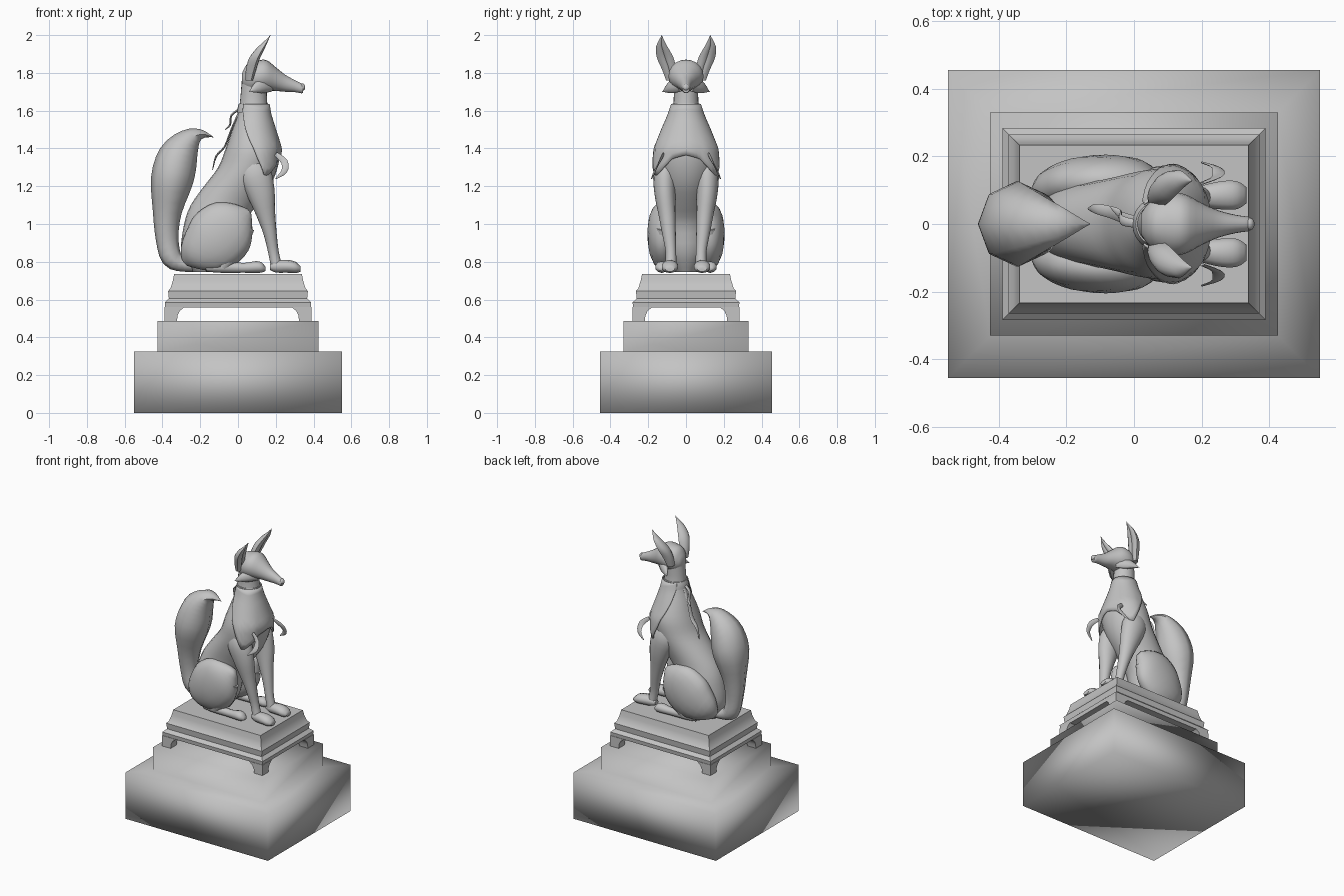
import bpy
import bmesh
from math import sin, cos, pi, radians
from mathutils import Vector

if "Cube" in bpy.data.objects:
    bpy.data.objects.remove(bpy.data.objects["Cube"])

stone = bpy.data.materials.new("grey stone")
stone.use_nodes = True
GREY = (0.55, 0.55, 0.55, 1)
stone.diffuse_color = GREY
stone.node_tree.nodes["Principled BSDF"].inputs["Base Color"].default_value = GREY


def finish(name, bm, angle=50):
    bmesh.ops.recalc_face_normals(bm, faces=bm.faces)
    mesh = bpy.data.meshes.new(name)
    bm.to_mesh(mesh)
    bm.free()
    mesh.materials.append(stone)
    obj = bpy.data.objects.new(name, mesh)
    bpy.context.collection.objects.link(obj)
    bpy.ops.object.select_all(action="DESELECT")
    obj.select_set(True)
    bpy.context.view_layer.objects.active = obj
    if angle >= 180:
        bpy.ops.object.shade_smooth()
    else:
        bpy.ops.object.shade_smooth_by_angle(angle=radians(angle))
    return obj


def skin(bm, rings):
    """Join equal rings of points into a closed tube."""
    loops = [[bm.verts.new(p) for p in ring] for ring in rings]
    n = len(loops[0])
    for a, b in zip(loops, loops[1:]):
        for i in range(n):
            j = (i + 1) % n
            bm.faces.new((a[i], a[j], b[j], b[i]))
    bm.faces.new(loops[0][::-1])
    bm.faces.new(loops[-1])


def spline(keys, steps=3):
    """Catmull-Rom interpolation of key tuples."""
    pts = [keys[0]] + keys + [keys[-1]]
    out = []
    for a, b, c, d in zip(pts, pts[1:], pts[2:], pts[3:]):
        for k in range(steps):
            t = k / steps
            out.append([0.5 * (2 * q + (r - p) * t + (2 * p - 5 * q + 4 * r - s) * t * t
                               + (3 * q - p - 3 * r + s) * t ** 3)
                        for p, q, r, s in zip(a, b, c, d)])
    return out + [list(keys[-1])]


def loft(name, keys, axis=None, side=1, segs=16, shape=lambda a: 1):
    """Keys are x, y, z, radius in the side plane, radius across."""
    keys = spline(keys)
    centres = [Vector((k[0], k[1] * side, k[2])) for k in keys]
    rings = []
    for i, k in enumerate(keys):
        across, normal = Vector((0, 1, 0)), axis
        if axis is None:
            t = (centres[min(i + 1, len(keys) - 1)] - centres[max(i - 1, 0)]).normalized()
            across = (across - across.dot(t) * t).normalized()
            normal = across.cross(t)
        ra, rb = max(k[3], 0.001), max(k[4], 0.001)
        ring = []
        for j in range(segs):
            a = 2 * pi * j / segs
            ring.append(centres[i] + shape(a) * (normal * ra * cos(a) + across * rb * sin(a)))
        rings.append(ring)
    bm = bmesh.new()
    skin(bm, rings)
    return finish(name, bm)


def pair(name, keys, **kw):
    for side, word in ((1, "left"), (-1, "right")):
        loft(word + "_" + name, keys, side=side, **kw)


def rect_stack(name, levels, angle):
    """Levels are x0, x1, y0, y1, z."""
    bm = bmesh.new()
    skin(bm, [[(a, c, z), (b, c, z), (b, d, z), (a, d, z)] for a, b, c, d, z in levels])
    return finish(name, bm, angle)


X, Z = Vector((1, 0, 0)), Vector((0, 0, 1))

# Stepped plinth
rect_stack("plinth", [(-x, x, -y, y, z) for x, y, z in (
    (.55, .455, 0), (.55, .455, .325), (.425, .33, .325), (.425, .33, .487))], 180)

# Low table with moulded rim and four bracket feet
rect_stack("table_top", [(-x, x, .105 - x, x - .105, z) for x, z in (
    (.385, .558), (.388, .585), (.366, .605), (.37, .645),
    (.357, .66), (.345, .70), (.338, .735))], 40)
for sx in (-1, 1):
    for sy in (-1, 1):
        levels = []
        for w, z in ((.065, .486), (.068, .515), (.08, .54), (.105, .56)):
            xs = sorted((sx * .388, sx * (.388 - w)))
            ys = sorted((sy * .283, sy * (.283 - w)))
            levels.append((*xs, *ys, z))
        rect_stack("table_foot", levels, 40)

# Torso and neck: z, back x, chest x, half width
TORSO = [(.745, -.24, -.06, .06), (.85, -.30, 0, .12), (1.0, -.285, .03, .13),
         (1.1, -.25, .10, .13), (1.2, -.18, .17, .145), (1.3, -.105, .21, .16),
         (1.4, -.065, .222, .16), (1.5, -.03, .19, .12), (1.58, 0, .165, .085),
         (1.64, .01, .155, .066), (1.76, .02, .15, .066)]
loft("torso", [((a + b) / 2, 0, z, (b - a) / 2, w) for z, a, b, w in TORSO], axis=X, segs=24)

# Head with muzzle, nose, cheek tufts and ears
loft("head", [(.02, 0, 1.765, .03, .03), (.05, 0, 1.775, .075, .07), (.10, 0, 1.78, .085, .092),
              (.15, 0, 1.785, .083, .088), (.2, 0, 1.767, .063, .062), (.25, 0, 1.745, .045, .04),
              (.3, 0, 1.73, .032, .027), (.335, 0, 1.718, .026, .022),
              (.345, 0, 1.715, .02, .018)], axis=Z, segs=20)
loft("nose", [(.33, 0, 1.725, .008, .008), (.338, 0, 1.726, .018, .018),
              (.35, 0, 1.724, .016, .016), (.356, 0, 1.722, .005, .005)], axis=Z, segs=10)
pair("cheek_tuft", [(.17, .03, 1.74, .04, .02), (.11, .08, 1.725, .035, .022),
                    (.06, .125, 1.70, 0, 0)], segs=10)
pair("ear", [(.07, .075, 1.76, .03, .03), (.085, .09, 1.82, .043, .038),
             (.105, .11, 1.88, .045, .044), (.132, .126, 1.93, .034, .033),
             (.15, .13, 1.96, .019, .02), (.172, .128, 2.0, 0, 0)],
     axis=X, shape=lambda a: 1 - .85 * max(0, cos(a)))

# Front legs and paws
pair("front_leg", [(.06, .09, 1.37, .03, .03), (.085, .11, 1.28, .085, .06),
                   (.12, .112, 1.17, .075, .056), (.148, .1, 1.05, .05, .045),
                   (.17, .09, .95, .035, .036), (.188, .08, .85, .028, .028),
                   (.205, .08, .77, .03, .03)])
pair("front_paw", [(.17, .082, .772, .015, .02), (.2, .082, .775, .032, .033),
                   (.26, .085, .776, .034, .044), (.305, .085, .77, .03, .043),
                   (.332, .085, .762, .014, .025)], axis=Z, segs=10)

# Hind legs: thigh, shin and foot
pair("thigh", [(-.28, .075, .80, .03, .02), (-.23, .1, .84, .105, .065),
               (-.14, .118, .9, .165, .082), (-.05, .127, .98, .16, .076),
               (.012, .125, 1.03, .105, .058), (.06, .12, 1.065, .02, .02)])
pair("shin", [(.03, .125, .99, .06, .04), (-.02, .13, .88, .06, .045),
              (-.09, .13, .775, .04, .03)])
pair("hind_foot", [(-.17, .125, .765, .015, .02), (-.1, .125, .772, .03, .03),
                   (.03, .128, .768, .026, .026), (.09, .128, .772, .031, .035),
                   (.125, .128, .77, .027, .033), (.146, .128, .762, .01, .015)],
     axis=Z, segs=10)

# Bushy tail with a hooked tip
loft("tail", [(-.17, 0, .785, .038, .04), (-.28, 0, .785, .038, .04), (-.35, 0, .82, .055, .05),
              (-.375, 0, .92, .06, .055), (-.375, 0, 1.06, .076, .08),
              (-.35, 0, 1.23, .112, .125), (-.315, 0, 1.36, .105, .11),
              (-.255, 0, 1.445, .065, .075), (-.195, 0, 1.475, .026, .04),
              (-.13, 0, 1.46, 0, 0)], segs=8)


def lerp_table(table, v):
    """Linear lookup in rows sorted by their first value."""
    for a, b in zip(table, table[1:]):
        if v <= b[0]:
            t = (v - a[0]) / (b[0] - a[0])
            return [p + (q - p) * t for p, q in zip(a, b)]
    return table[-1]


# Shoulder scarf draped round the chest, with flared side points
HEM = [(0, 1.365), (25, 1.345), (55, 1.245), (80, 1.36), (130, 1.6)]
COLS, ROWS = 40, 10
bm = bmesh.new()
grid = []
for i in range(COLS + 1):
    deg = -130 + 260 * i / COLS
    a, column = radians(deg), []
    hem = lerp_table(HEM, abs(deg))[1]
    for j in range(ROWS + 1):
        t = j / ROWS
        z = 1.635 + (hem - 1.635) * t
        _, back, chest, w = lerp_table(TORSO, z)
        flare = .012 + .035 * t ** 3 * max(0, 1 - abs(abs(deg) - 55) / 30)
        column.append(bm.verts.new(((back + chest) / 2 + ((chest - back) / 2 + flare) * cos(a),
                                    (w + flare) * sin(a), z)))
    grid.append(column)
for a, b in zip(grid, grid[1:]):
    for j in range(ROWS):
        bm.faces.new((a[j], b[j], b[j + 1], a[j + 1]))
scarf = finish("scarf", bm)
solid = scarf.modifiers.new("thickness", "SOLIDIFY")
solid.thickness = .006

# Collar band, curled scarf corners and ribbon ends at the nape
loft("collar", [(.08, 0, 1.59, .085, .082), (.082, 0, 1.615, .084, .078),
                (.082, 0, 1.638, .077, .07)], axis=X, segs=24)
pair("scarf_corner", [(.2, .12, 1.37, .012, .004), (.245, .14, 1.33, .018, .004),
                      (.245, .165, 1.28, .016, .004), (.2, .182, 1.24, .003, .003)], segs=8)
loft("short_ribbon", [(.01, 0, 1.61, .006, .012), (-.035, .01, 1.575, .005, .014),
                      (-.042, .03, 1.525, .005, .014), (-.068, .05, 1.5, .002, .003)], segs=8)
loft("long_ribbon", [(.01, .01, 1.6, .006, .012), (-.035, .02, 1.5, .005, .016),
                     (-.07, .035, 1.41, .005, .018), (-.115, .045, 1.36, .005, .014),
                     (-.135, .045, 1.285, .002, .003)], segs=8)
